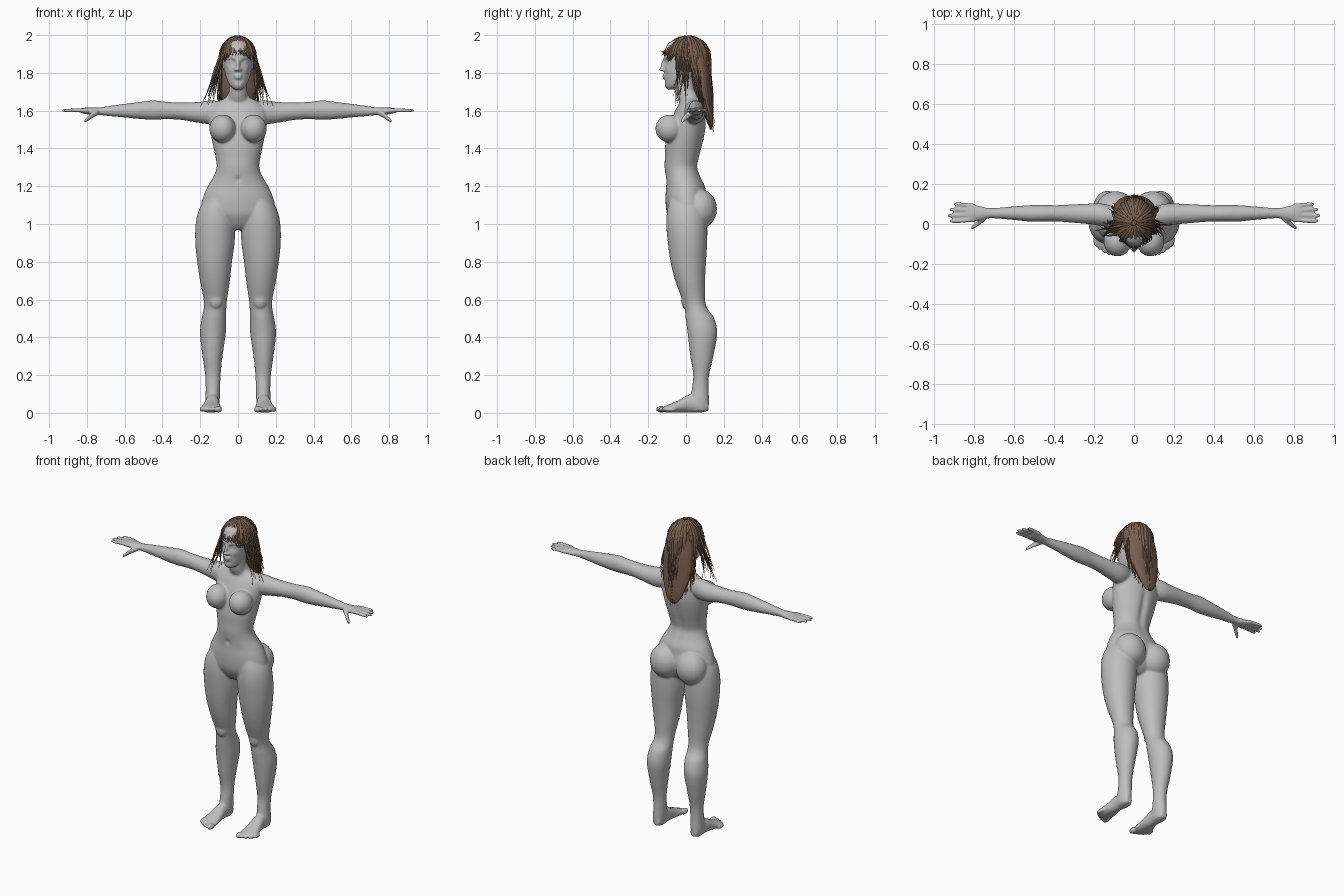
import bpy, bmesh, random
from math import sin, cos, pi, exp
from mathutils import Vector, Matrix, Euler

random.seed(4)
default = bpy.data.objects.get("Cube")
if default:
    bpy.data.objects.remove(default, do_unlink=True)


def material(name, colour):
    m = bpy.data.materials.new(name)
    m.use_nodes = True
    m.diffuse_color = (*colour, 1)
    shader = m.node_tree.nodes["Principled BSDF"]
    shader.inputs["Base Color"].default_value = (*colour, 1)
    shader.inputs["Roughness"].default_value = 0.7
    return m


grey = material("stone grey", (0.52, 0.52, 0.52))
brown = material("hair brown", (0.19, 0.115, 0.075))
OTHER = {"x": (1, 2), "y": (0, 2), "z": (0, 1)}


def catmull(a, b, c, d, t):
    """Smooth blend between b and c."""
    return [q + 0.5 * t * (r - p + t * (2 * p - 5 * q + 4 * r - s + t * (3 * (q - r) + s - p)))
            for p, q, r, s in zip(a, b, c, d)]


def loft(bm, rings, axis="z", sides=(1,), n=40, steps=6):
    """Smooth closed tube; ring = place on axis, two centre values, two radii."""
    dense = []
    for i in range(len(rings) - 1):
        four = [rings[min(max(i + k, 0), len(rings) - 1)] for k in (-1, 0, 1, 2)]
        dense += [catmull(*four, k / steps) for k in range(steps)]
    dense.append(rings[-1])
    u, v = OTHER[axis]
    made = []
    for side in sides:
        loops = []
        for p, cu, cv, ru, rv in dense:
            loop = []
            for k in range(n):
                co = Vector()
                co["xyz".index(axis)] = p
                co[u] = cu + ru * cos(2 * pi * k / n)
                co[v] = cv + rv * sin(2 * pi * k / n)
                co.x *= side
                loop.append(bm.verts.new(co))
            loops.append(loop)
            made += loop
        for a, b in zip(loops, loops[1:]):
            for k in range(n):
                bm.faces.new((a[k - 1], a[k], b[k], b[k - 1]))
        bm.faces.new(loops[0])
        bm.faces.new(loops[-1])
    return made


def blob(bm, place, radii, turn=(0, 0, 0), sides=(1, -1)):
    """Ellipsoid, mirrored when both sides are asked for."""
    for side in sides:
        m = Matrix.Translation(place) @ Euler(turn).to_matrix().to_4x4() @ Matrix.Diagonal((*radii, 1))
        flip = Matrix.Diagonal((side, 1, 1, 1))
        bmesh.ops.create_uvsphere(bm, u_segments=24, v_segments=16, radius=1, matrix=flip @ m)


def dent(verts, x, z, wx, wz, depth, front=True):
    """Push the front or back of a part along y with a soft falloff."""
    for v in verts:
        if (v.co.y < 0) == front:
            v.co.y += depth * exp(-((abs(v.co.x) - x) / wx) ** 2 - ((v.co.z - z) / wz) ** 2)


def finish(bm, name, mat):
    bmesh.ops.recalc_face_normals(bm, faces=bm.faces)
    mesh = bpy.data.meshes.new(name)
    bm.to_mesh(mesh)
    bm.free()
    mesh.materials.append(mat)
    obj = bpy.data.objects.new(name, mesh)
    bpy.context.scene.collection.objects.link(obj)
    return obj


BOTH = (1, -1)
bm = bmesh.new()

# Torso with navel and spine hollow
torso = loft(bm, [
    (.97, 0, 0, .05, .05), (1, 0, .005, .12, .08), (1.05, 0, .005, .185, .105),
    (1.1, 0, .005, .195, .112), (1.15, 0, 0, .182, .108), (1.2, 0, -.002, .16, .103),
    (1.25, 0, -.015, .13, .093), (1.3, 0, -.025, .113, .088), (1.35, 0, -.02, .118, .092),
    (1.42, 0, -.01, .133, .1), (1.5, 0, .005, .148, .1), (1.56, 0, .015, .155, .09),
    (1.61, 0, .022, .15, .074), (1.645, 0, .025, .11, .058), (1.67, 0, .02, .065, .052),
    (1.7, 0, .01, .05, .05)], n=64)
dent(torso, 0, 1.235, .012, .014, .012)
dent(torso, 0, 1.4, .02, .14, -.012, front=False)
blob(bm, (.082, -.086, 1.505), (.07, .076, .074))
blob(bm, (.092, .072, 1.08), (.098, .092, .105))

# Neck and head
loft(bm, [(1.62, 0, .022, .06, .045), (1.68, 0, 0, .05, .052), (1.74, 0, -.005, .048, .054),
          (1.8, 0, 0, .05, .055)])
head = loft(bm, [
    (1.712, 0, -.078, .018, .022), (1.732, 0, -.062, .042, .05), (1.77, 0, -.036, .061, .078),
    (1.82, 0, -.016, .072, .1), (1.87, 0, -.004, .077, .114), (1.92, 0, 0, .075, .112),
    (1.96, 0, 0, .06, .09), (1.985, 0, 0, .025, .04)], n=96)
dent(head, .034, 1.856, .017, .013, .018)
dent(head, .032, 1.878, .02, .008, -.005)
dent(head, .045, 1.815, .016, .016, -.006)
dent(head, 0, 1.755, .02, .006, .006)
blob(bm, (0, -.122, 1.845), (.009, .012, .034), (-.3, 0, 0), (1,))
blob(bm, (0, -.131, 1.818), (.011, .013, .01), sides=(1,))
blob(bm, (.012, -.12, 1.816), (.008, .011, .008))
blob(bm, (.034, -.088, 1.856), (.015, .014, .009))
for z, w in ((1.787, .024), (1.774, .02)):
    blob(bm, (0, -.114, z), (w, .012, .006), sides=(1,))
blob(bm, (.076, .005, 1.845), (.008, .018, .03))

# Arms and palms
loft(bm, [
    (.08, .04, 1.6, .04, .05), (.15, .045, 1.592, .055, .062), (.21, .05, 1.591, .052, .055),
    (.3, .052, 1.597, .046, .046), (.38, .053, 1.601, .041, .046), (.45, .053, 1.603, .042, .051),
    (.52, .053, 1.601, .041, .045), (.6, .054, 1.6, .034, .036), (.68, .054, 1.598, .027, .027),
    (.73, .054, 1.597, .026, .021), (.77, .054, 1.597, .036, .02), (.82, .056, 1.6, .044, .015),
    (.835, .056, 1.6, .04, .011)], "x", BOTH)

# Fingers, then thumbs
for y, spread, tip in ((.092, .008, .9), (.069, .003, .923), (.045, -.003, .932), (.02, -.006, .92)):
    loft(bm, [(.8, y, 1.6, .011, .012), (.85, y + spread / 2, 1.602, .0105, .0105),
              (tip - .02, y + spread, 1.601, .0095, .0095), (tip, y + spread, 1.6, .006, .006)],
         "x", BOTH, n=14)
loft(bm, [(.74, .035, 1.592, .018, .016), (.77, .012, 1.578, .016, .017),
          (.795, -.008, 1.558, .013, .014), (.815, -.022, 1.541, .009, .01)], "x", BOTH, n=16)

# Legs
loft(bm, [
    (1.15, .1, 0, .06, .08), (1.08, .115, .002, .09, .1), (1, .12, .004, .104, .108),
    (.9, .122, .008, .104, .104), (.8, .124, .012, .092, .094), (.7, .122, .022, .079, .079),
    (.6, .12, .04, .062, .061), (.55, .122, .054, .06, .061), (.5, .127, .074, .065, .076),
    (.42, .133, .087, .068, .078), (.3, .135, .084, .053, .061), (.2, .133, .08, .041, .042),
    (.12, .133, .075, .038, .045), (.06, .135, .07, .038, .052), (.012, .135, .072, .032, .046)],
     sides=BOTH)
blob(bm, (.118, .0, .595), (.036, .026, .045))

# Feet and toes
loft(bm, [(.12, .135, .034, .02, .022), (.08, .135, .042, .036, .04), (.02, .136, .05, .037, .048),
          (-.04, .14, .034, .047, .032), (-.09, .143, .023, .055, .022), (-.115, .142, .02, .048, .016)],
     "y", BOTH)
for k in range(5):
    size = .013 if k else .018
    blob(bm, (.103 + .022 * k, -.13 + .003 * k * k, .019), (size, .03, size))

body = finish(bm, "body", grey)
fuse = body.modifiers.new("fuse", "REMESH")
fuse.mode = "VOXEL"
fuse.voxel_size = .006
fuse.use_smooth_shade = True
soft = body.modifiers.new("soften", "SMOOTH")
soft.factor = .5
soft.iterations = 5

# Hair cap, open at the face
CENTRE, SIZE = Vector((0, .006, 1.88)), Vector((.093, .117, .108))
bm = bmesh.new()
blob(bm, CENTRE, SIZE, sides=(1,))
face = [v for v in bm.verts if v.co.y < -.02 and v.co.z < 1.925 or v.co.z < 1.8]
bmesh.ops.delete(bm, geom=face, context="VERTS")
finish(bm, "hair_cap", brown)

# Hair mass down the back
bm = bmesh.new()
loft(bm, [(1.9, 0, .055, .088, .06), (1.8, 0, .075, .1, .055), (1.7, 0, .09, .1, .045),
          (1.6, 0, .115, .075, .028), (1.53, 0, .13, .045, .014), (1.5, 0, .132, .02, .006)], n=24)
finish(bm, "back_hair", brown)


def strand(curve, points, thick):
    s = curve.splines.new("POLY")
    s.points.add(len(points) - 1)
    for i, (p, co) in enumerate(zip(s.points, points)):
        p.co = (*co, 1)
        p.radius = thick * max(.12, 1 - (i / (len(points) - 1)) ** 2.5)


def locks(name, count, low, high, ending, thick):
    """Locks that run from the crown over the cap, then hang to an end point."""
    curve = bpy.data.curves.new(name, "CURVE")
    curve.dimensions = "3D"
    curve.bevel_depth = .01
    curve.bevel_resolution = 1
    curve.use_fill_caps = True
    for i in range(count):
        a = low + (high - low) * (i + random.random()) / count
        end, stop = ending(a)
        swell = random.uniform(.96, 1.03)
        pts = []
        for k in range(7):
            t = .12 + (stop - .12) * k / 6
            way = Vector((sin(t) * sin(a), sin(t) * cos(a), cos(t)))
            pts.append(CENTRE + way * SIZE * swell)
        start, phase = pts[-1], random.uniform(0, 2 * pi)
        for k in range(1, 9):
            t = k / 8
            p = start.lerp(end, t)
            p.x += .006 * sin(phase + 7 * t) * t
            p.y += .005 * cos(phase + 6 * t) * t
            pts.append(p)
        strand(curve, pts, thick * random.uniform(.7, 1.1))
    curve.materials.append(brown)
    bpy.context.scene.collection.objects.link(bpy.data.objects.new(name, curve))


def back_end(a):
    z = 1.47 + .07 * abs(a) + random.random() * .13
    x = sin(a) * (.05 + .35 * (z - 1.45))
    return Vector((x, .145 - .045 * abs(a) + random.uniform(-.008, .008), z)), 1.5


def side_end(a):
    z = random.uniform(1.62, 1.78)
    side = 1 if a > 0 else -1
    x = .105 + .5 * (1.8 - z) * random.uniform(.35, 1)
    return Vector((side * x, -.035 + random.uniform(-.03, .05), z)), 1.45


def fringe_end(a):
    off = pi - a
    z = 1.905 - .05 * abs(off) + random.uniform(-.012, .012)
    return Vector((sin(a) * .1 + .01, -.128 + .05 * abs(off), z)), 1.15


locks("back_locks", 90, -1.5, 1.5, back_end, 1)
locks("left_locks", 20, 1.35, 2.15, side_end, .75)
locks("right_locks", 20, -2.15, -1.35, side_end, .75)
locks("fringe", 34, pi - 1, pi + 1, fringe_end, .85)
